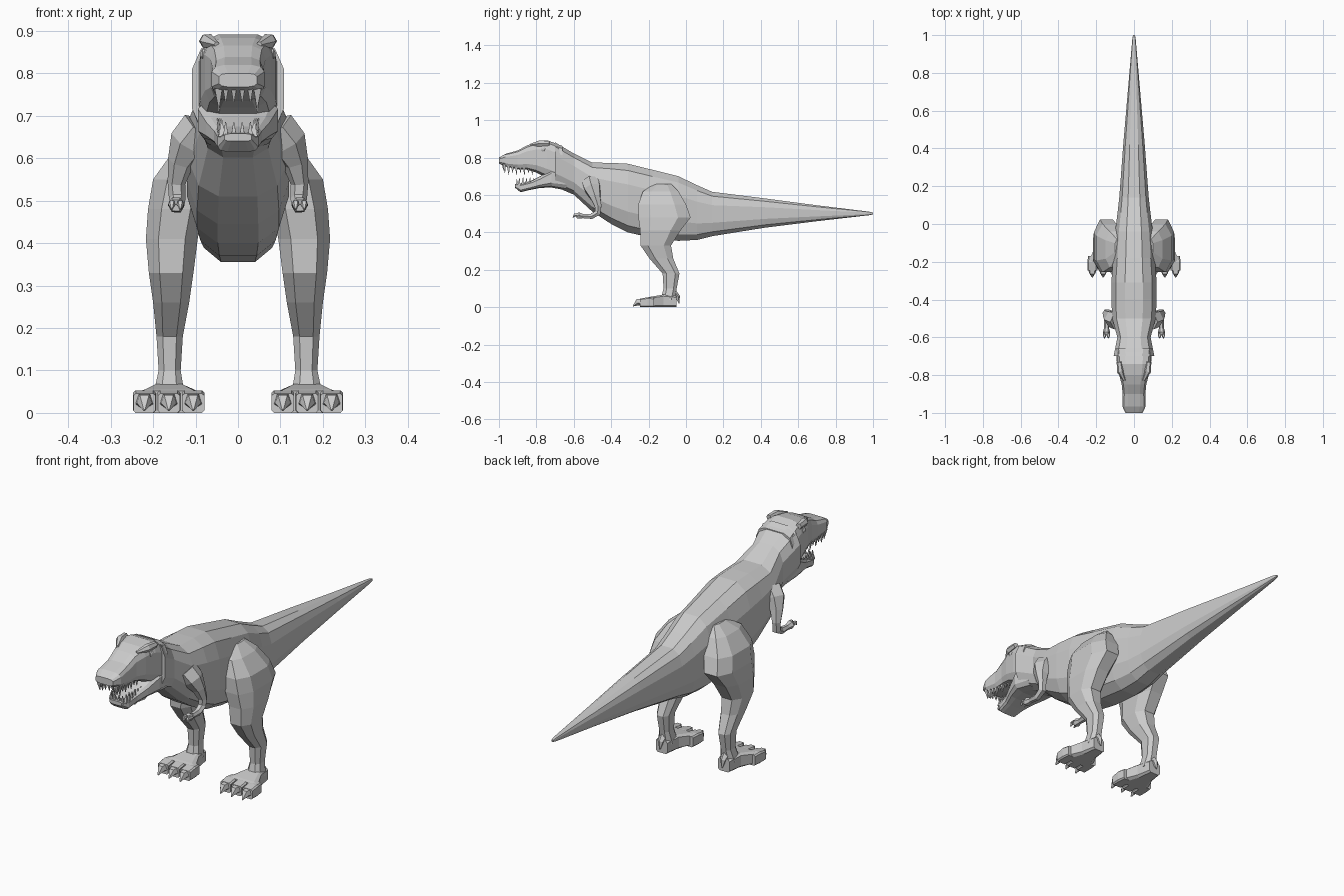
import bpy, bmesh, math
from mathutils import Vector as V

grey = bpy.data.materials.new("grey")
grey.diffuse_color = (0.6, 0.6, 0.6, 1)


def loft(name, sections, n=8, e=0.7, mirror=False):
    """Skin rounded-box rings; each section is (centre, half axis u, half axis v)."""
    step = 2 * math.pi / n
    top = math.cos(step / 2)
    bm = bmesh.new()
    rings = []
    for c, u, v in sections:
        ring = []
        for i in range(n):
            a = (i + 0.5) * step
            p = [math.copysign((abs(k) / top) ** e, k) for k in (math.cos(a), math.sin(a))]
            ring.append(bm.verts.new(c + u * p[0] + v * p[1]))
        rings.append(ring)
    for a, b in zip(rings, rings[1:]):
        for i in range(n):
            j = (i + 1) % n
            bm.faces.new((a[i], a[j], b[j], b[i]))
    bm.faces.new(rings[0])
    bm.faces.new(rings[-1])
    bmesh.ops.recalc_face_normals(bm, faces=bm.faces)
    me = bpy.data.meshes.new(name)
    bm.to_mesh(me)
    bm.free()
    me.materials.append(grey)
    ob = bpy.data.objects.new(name, me)
    bpy.context.collection.objects.link(ob)
    if mirror:
        ob.modifiers.new("mirror", 'MIRROR').use_mirror_merge = False
    return ob


def along_y(name, rows, n=12, e=0.7, x=0, mirror=False):
    """Rows of (y, top, bottom, half width)."""
    return loft(name, [(V((x, y, (t + b) / 2)), V((w, 0, 0)), V((0, 0, (t - b) / 2)))
                       for y, t, b, w in rows], n, e, mirror)


def tube(name, pts, n=6, mirror=True):
    """Rows of (x, y, z, radius), rings square to the path."""
    P = [V(p[:3]) for p in pts]
    secs = []
    for i, p in enumerate(pts):
        d = (P[min(i + 1, len(P) - 1)] - P[max(i - 1, 0)]).normalized()
        u = d.orthogonal().normalized() if abs(d.x) > 0.9 else d.cross(V((1, 0, 0))).normalized()
        secs.append((P[i], u * p[3], d.cross(u) * p[3]))
    return loft(name, secs, n, 1.0, mirror)


# Neck, trunk and tail
along_y("body", [
    (-.70, .882, .645, .108), (-.60, .822, .602, .088), (-.50, .773, .51, .115),
    (-.40, .772, .445, .12), (-.31, .767, .40, .12), (-.18, .735, .37, .11),
    (-.04, .70, .355, .10), (.06, .652, .36, .087), (.14, .617, .38, .078),
    (.42, .582, .425, .057), (.70, .545, .46, .033), (.98, .511, .492, .009),
    (1.0, .506, .496, .005)])

# Head: upper skull, lower jaw
along_y("skull", [
    (-1.0, .80, .768, .045), (-.965, .82, .752, .062), (-.90, .838, .738, .06),
    (-.85, .865, .735, .065), (-.80, .883, .72, .078), (-.74, .892, .69, .088),
    (-.66, .862, .66, .095)], e=0.5)
along_y("lower_jaw", [
    (-.915, .658, .64, .032), (-.885, .662, .615, .048), (-.83, .675, .628, .056),
    (-.78, .70, .638, .075), (-.72, .74, .64, .094), (-.64, .75, .625, .084)], e=0.5)

# Brow ridge, eye and nostril bump
tube("brow", [(.05, -.83, .868, .006), (.072, -.78, .876, .016), (.078, -.73, .876, .012)])
tube("eye", [(.068, -.763, .845, .014), (.084, -.763, .845, .012), (.088, -.763, .845, .005)], 8)

# Teeth follow the jaw edges
for i in range(8):
    y = -.972 + i * .021
    h = .034 if i % 2 else .024
    tube("upper_tooth", [(.046, y, .765, .009), (.045, y + .004, .742 - h, .001)], 4)
for i in range(6):
    y = -.893 + i * .019
    tube("lower_tooth", [(.038 + i * .002, y, .65, .008),
                         (.038 + i * .002, y + .003, .69 + .004 * (i % 2), .001)], 4)
for x in (.010, .029):
    tube("upper_front_tooth", [(x, -.98, .775, .008), (x, -.975, .732, .001)], 4)
    tube("lower_front_tooth", [(x, -.902, .648, .007), (x, -.905, .685, .001)], 4)

# Legs
leg = [(.66, -.17, -.08, .06, .10), (.62, -.23, -.04, .06, .15), (.55, -.255, .0, .06, .20),
       (.48, -.255, .025, .08, .212), (.41, -.245, -.03, .095, .217),
       (.33, -.243, -.08, .105, .21), (.26, -.195, -.068, .115, .20),
       (.18, -.125, -.035, .13, .192), (.10, -.12, -.05, .135, .187),
       (.04, -.135, -.06, .125, .20)]
loft("leg", [(V(((i + o) / 2, (f + b) / 2, z)), V(((o - i) / 2, 0, 0)), V((0, (b - f) / 2, 0)))
             for z, f, b, i, o in leg], 8, 0.75, True)

# Feet, toes and claws
along_y("foot", [(-.05, .06, 0, .03), (-.12, .068, 0, .042), (-.19, .056, 0, .074),
                 (-.205, .052, 0, .078)], 8, 0.35, .163, True)
for k in (-1, 0, 1):
    x = .163 + k * .0575
    along_y("toe", [(-.17, .05, 0, .022), (-.205, .053, 0, .027), (-.245, .046, 0, .026)],
            8, 0.3, x, True)
    tube("toe_claw", [(x, -.225, .026, .021), (x, -.26, .028, .015), (x, -.283, .006, .002)], 5)
tube("rear_claw", [(.163, -.065, .075, .015), (.163, -.045, .055, .011), (.163, -.037, .02, .002)], 5)

# Arms, hands and fingers
tube("arm", [(.085, -.51, .67, .045), (.115, -.50, .635, .042), (.135, -.485, .59, .027),
             (.145, -.47, .54, .018), (.143, -.472, .505, .017), (.143, -.505, .486, .014),
             (.145, -.55, .487, .011), (.146, -.572, .49, .017), (.146, -.585, .489, .013)])
for x in (.136, .156):
    tube("finger", [(x, -.578, .492, .008), (x, -.595, .494, .007), (x, -.605, .48, .002)], 5)
